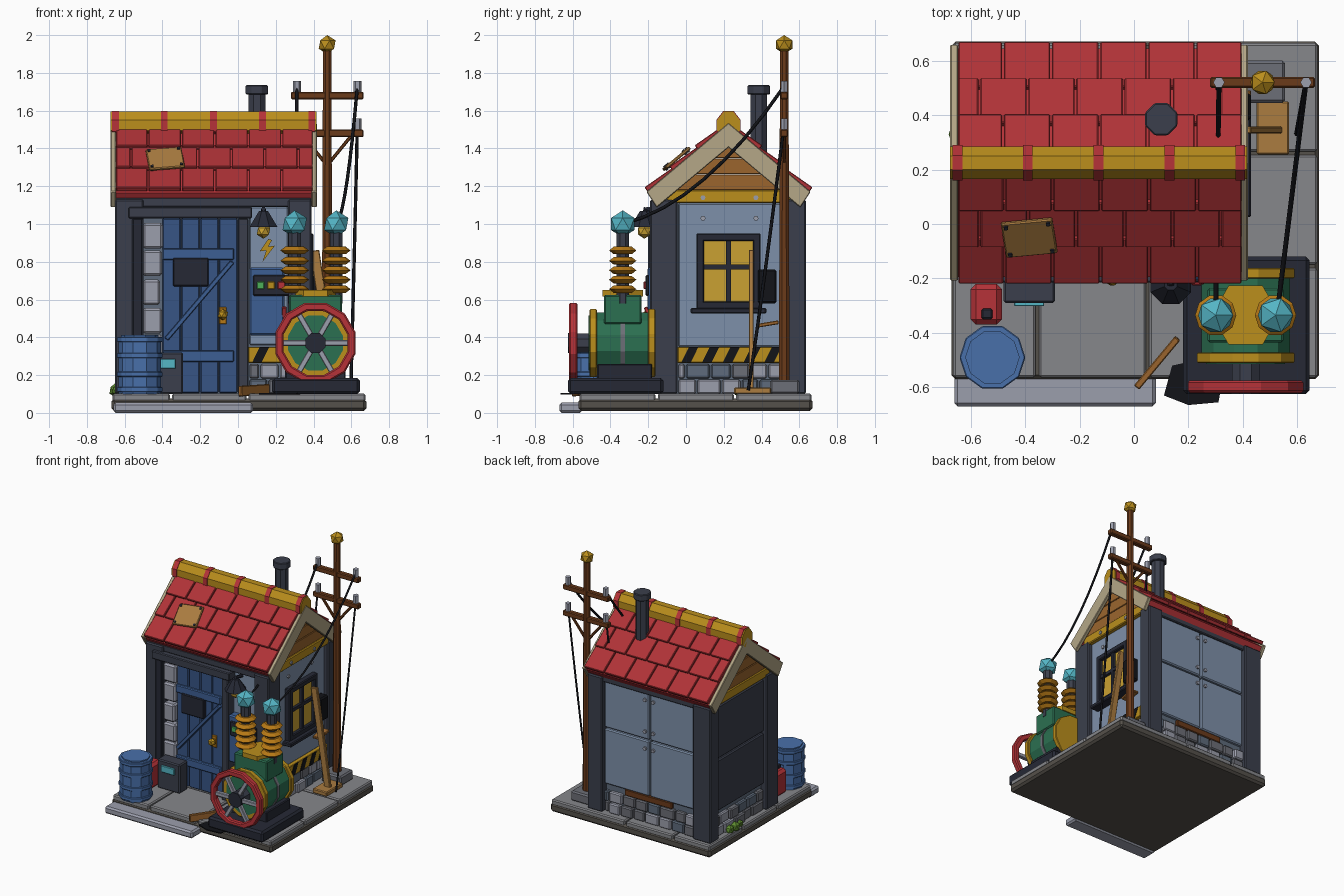
import bpy, bmesh, random
from math import radians, cos, sin, pi, atan2
from mathutils import Matrix, Vector

if "Cube" in bpy.data.objects:
    bpy.data.objects.remove(bpy.data.objects["Cube"])
random.seed(4)
PAL = dict(slate='3d414d', dark='2a2d38', wall='7d8fa8', panel='5f6b7b', blue='3f5f92', door='3a5584',
    red='b5363b', redtile='ae363a', gold='b98d22', brown='6b3d20', wood='9a6531', tan='a97b42', cream='b3a686',
    green='2f6f52', cyan='55b4c4', orange='b5781c', stone='6c6e76', pale='9a9dab', pave='85868a',
    base='56524c', black='191a1e', glass='c9a035', leaf='5d8a32', lime='4fae5a', barrel='4a6fa8')
MATS = {}
def mat(c):
    if c not in MATS:
        m = MATS[c] = bpy.data.materials.new(c)
        rgb = [(int(PAL[c][i:i+2], 16) / 255) ** 2.2 for i in (0, 2, 4)]
        m.diffuse_color = (*rgb, 1)
        m.use_nodes = True
        m.node_tree.nodes["Principled BSDF"].inputs["Base Color"].default_value = m.diffuse_color
    return MATS[c]
def finish(name, bm, col, M=None, bev=0):
    if M is not None: bm.transform(M)
    bmesh.ops.recalc_face_normals(bm, faces=bm.faces)
    me = bpy.data.meshes.new(name); bm.to_mesh(me); bm.free()
    me.materials.append(mat(col))
    ob = bpy.data.objects.new(name, me); bpy.context.collection.objects.link(ob)
    if bev:
        b = ob.modifiers.new('bevel', 'BEVEL'); b.width = bev; b.segments = 1
    return ob
def block(name, size, M, col, bev=0.005):
    bm = bmesh.new(); bmesh.ops.create_cube(bm, size=1)
    bmesh.ops.scale(bm, vec=size, verts=bm.verts)
    return finish(name, bm, col, M, bev)
def box(name, x0, x1, y0, y1, z0, z1, col, bev=0.006):
    return block(name, (x1-x0, y1-y0, z1-z0), Matrix.Translation(((x0+x1)/2, (y0+y1)/2, (z0+z1)/2)), col, bev)
def along(p, q):
    p, q = Vector(p), Vector(q)
    return Matrix.Translation((p+q)/2) @ (q-p).to_track_quat('Z', 'Y').to_matrix().to_4x4(), (q-p).length
def bar(name, p, q, w, t, col, bev=0.004):
    M, l = along(p, q)
    return block(name, (w, t, l), M, col, bev)
def cyl(name, p, q, r, n, col, r2=None, bev=0, spin=0.5):
    M, l = along(p, q); bm = bmesh.new()
    bmesh.ops.create_cone(bm, cap_ends=True, segments=n, radius1=r, radius2=r if r2 is None else r2, depth=l)
    return finish(name, bm, col, M @ Matrix.Rotation(spin*2*pi/n, 4, 'Z'), bev)
def ico(name, p, r, col, sub=1):
    bm = bmesh.new(); bmesh.ops.create_icosphere(bm, subdivisions=sub, radius=r)
    return finish(name, bm, col, Matrix.Translation(p))
def prism(name, pts, axis, a, b, col, bev=0):
    put = {'x': lambda u, v, w: (w, u, v), 'y': lambda u, v, w: (u, w, v), 'z': lambda u, v, w: (u, v, w)}[axis]
    bm = bmesh.new(); f = bm.faces.new([bm.verts.new(put(u, v, a)) for u, v in pts])
    e = bmesh.ops.extrude_face_region(bm, geom=[f])
    d = Vector(put(0, 0, b-a))
    bmesh.ops.translate(bm, vec=d, verts=[v for v in e['geom'] if isinstance(v, bmesh.types.BMVert)])
    return finish(name, bm, col, None, bev)
def side(name, axis, u0, u1, z0, z1, f, t, col, bev=0.004):
    """Box lying on a wall: u runs along the wall, faces span f to t."""
    a, b = sorted((f, t))
    return box(name, a, b, u0, u1, z0, z1, col, bev) if axis == 'x' else box(name, u0, u1, a, b, z0, z1, col, bev)

# paved base and front step
box('base_slab', -.67, .68, -.57, .67, .01, .075, 'base', .015)
xs, ys = (-.67, -.355, .05, .68), (-.57, -.155, .26, .67)
for i in range(3):
    for j in range(3):
        box('paving', xs[i]+.006, xs[i+1]-.006, ys[j]+.006, ys[j+1]-.006, .06, .102, 'pave', .008)
box('front_step', -.66, .08, -.67, -.55, 0, .055, 'pale', .012)

# shed core, corner posts, eave beams
box('wall_core', -.60, .345, -.13, .58, .1, 1.15, 'panel', 0)
for x0, x1 in ((-.65, -.50), (.265, .39)):
    box('front_post', x0, x1, -.19, -.045, .1, 1.13, 'slate', .008)
    box('back_post', x0, x1, .53, .635, .1, 1.13, 'slate', .008)
for y in (-.18, .56):
    box('eave_beam', -.65, .39, y, y+.06, 1.09, 1.14, 'slate')
box('door_lintel', -.58, .075, -.215, -.12, 1.03, 1.09, 'slate')
box('door_jamb_left', -.56, -.505, -.20, -.12, .1, 1.03, 'dark')
box('door_jamb_right', 0, .055, -.20, -.12, .1, 1.03, 'slate')

# stone rows on each wall foot
def stones(axis, u0, u1, f, t):
    for r in range(2):
        u = u0 - r*.05
        while u < u1:
            w = random.uniform(.09, .14); a, b = max(u, u0), min(u+w-.008, u1)
            if b - a > .02:
                side('foot_stone', axis, a, b, .1+r*.082, .177+r*.082, f, t+(t-f)*random.uniform(-.2, .25),
                     random.choice(('stone', 'stone', 'pale', 'panel')), .008)
            u += w
stones('y', .06, .26, -.12, -.165); stones('x', -.04, .53, .33, .37)
stones('y', -.5, .265, .57, .61); stones('x', -.04, .53, -.59, -.63)
for z in (.13, .28, .42, .57, .725, .87):
    box('quoin_stone', -.505, -.395-random.random()*.02, -.185, -.12, z, z+.135, 'pale', .012)

# plank door with braces, plate and knob
for i in range(4):
    box('door_plank', -.40+i*.1, -.303+i*.1, -.165, -.12, .105, 1.03, 'door', .006)
for z in (.27, .81):
    box('door_rail', -.40, -.02, -.185, -.15, z, z+.06, 'blue')
bar('door_brace', (-.38, -.172, .39), (-.03, -.172, .80), .05, .025, 'blue')
box('door_plate', -.345, -.155, -.195, -.16, .67, .82, 'dark')
box('knob_plate', -.10, -.06, -.175, -.155, .47, .56, 'orange', .004)
ico('door_knob', (-.08, -.20, .52), .03, 'gold')

# front panel with lamp, warning bolt and control box
box('front_panel', .06, .265, -.145, -.12, .36, 1.09, 'wall')
cyl('lamp_arm', (.135, -.13, 1.06), (.135, -.225, 1.08), .012, 6, 'dark')
cyl('lamp_shade', (.135, -.22, .985), (.135, -.22, 1.07), .08, 8, 'dark', .025)
ico('lamp_bulb', (.135, -.22, .962), .04, 'glass')
prism('warning_bolt', [(.16, .92), (.115, .855), (.15, .86), (.13, .80), (.195, .885), (.16, .88), (.18, .915)],
      'y', -.155, -.14, 'gold')
box('control_box', .06, .245, -.205, -.13, .41, .77, 'blue', .01)
box('control_strip', .08, .30, -.215, -.195, .62, .73, 'dark')
for i, c in enumerate(('lime', 'gold', 'red')):
    box('control_button', .10+i*.055, .14+i*.055, -.225, -.21, .655, .695, c, .004)
bar('control_lever', (.245, -.18, .48), (.245, -.215, .56), .025, .02, 'red')

# hazard strips
def hazard(axis, u0, u1, f, t):
    side('hazard_strip', axis, u0, u1, .265, .35, f, t, 'gold')
    u, o = u0+.02, .003 if t > f else -.003
    while u+.09 < u1:
        prism('hazard_stripe', [(u, .267), (u+.05, .267), (u+.09, .348), (u+.04, .348)], axis, t-o, t+o, 'black')
        u += .11
hazard('y', .055, .27, -.12, -.18); hazard('x', -.045, .53, .34, .385)

# side walls: panels, gold trims, gables
box('right_panel', .33, .36, -.04, .53, .35, 1.11, 'wall')
for z0, z1 in ((.3, .69), (.70, 1.1)):
    box('left_panel', -.63, -.59, -.04, .53, z0, z1, 'slate', .008)
for x0, x1 in ((.33, .385), (-.64, -.59)):
    box('gable_trim', x0, x1, -.10, .55, 1.11, 1.18, 'gold')
    for k in range(3):
        z0, z1 = 1.18+k*.085, 1.262+k*.085
        h0, h1 = (1.50-z0)/.84, (1.50-z1)/.84
        prism('gable_plank', [(.225-h0, z0), (.225+h0, z0), (.225+h1, z1), (.225-h1, z1)], 'x', x0+.005, x1-.01, 'wood', .003)
for y in (.09, .37):
    for z in (1.03, 1.14):
        cyl('panel_bolt', (.35, y, z), (.392 if z > 1.1 else .37, y, z), .014, 6, 'pale')

# back cabinet doors with bolts
for x0, x1 in ((-.5, -.12), (-.11, .265)):
    for z0, z1 in ((.31, .73), (.74, 1.10)):
        box('back_panel', x0, x1, .57, .605, z0, z1, 'wall', .008)
for x in (-.15, -.08):
    for z in (.67, .80, 1.04):
        cyl('back_bolt', (x, .60, z), (x, .618, z), .014, 6, 'pale')
box('back_board', -.30, .10, .57, .60, .26, .31, 'brown')

# right window
box('window_glass', .35, .372, .07, .39, .56, .93, 'glass', 0)
for y in (.055, .355): box('window_stile', .35, .40, y, y+.04, .55, .95, 'dark')
for z in (.55, .91): box('window_rail', .35, .40, .055, .395, z, z+.04, 'dark')
box('window_mullion', .35, .392, .213, .237, .57, .93, 'dark', 0)
box('window_crossbar', .35, .392, .07, .38, .76, .785, 'dark', 0)
box('window_sill', .35, .43, .025, .425, .525, .555, 'dark')
box('side_meter', .36, .43, .38, .48, .58, .76, 'black', .01)
bar('wall_scrap', (.40, .37, .46), (.40, .49, .48), .06, .02, 'wood')

# roof deck, staggered tiles and bargeboards
CX, CY, A = -.125, .225, atan2(.36, .43)
def chevron(top, eave, h):
    return [(CY-eave, top-eave*.837), (CY, top), (CY+eave, top-eave*.837), (CY+eave-h*.55, top-eave*.837-h*.83),
            (CY, top-h*1.3), (CY-eave+h*.55, top-eave*.837-h*.83)]
prism('roof_deck', chevron(1.515, .42, .05), 'x', -.65, .40, 'red')
for a in (-.675, .39):
    prism('bargeboard', chevron(1.535, .435, .10), 'x', a, a+.028, 'cream', .004)
for turn in (0, pi):
    for r in range(3):
        x = -.525 - (.09 if r % 2 else 0)
        while x < .52:
            a, b = max(x, -.52), min(x+.17, .52)
            x += .177
            if b-a < .02: continue
            M = (Matrix.Translation((CX, CY, 0)) @ Matrix.Rotation(turn, 4, 'Z')
                 @ Matrix.Translation(((a+b)/2, -.355+r*.133, 1.24+r*.111)) @ Matrix.Rotation(A-radians(5), 4, 'X'))
            block('roof_tile', (b-a, .20, .028), M, 'redtile', .004)

# ridge cap with clamps
ridge = [(-.06, -.05), (-.06, .005), (-.025, .05), (.025, .05), (.06, .005), (.06, -.05), (0, -.10)]
prism('ridge_cap', [(CY+y, 1.545+z) for y, z in ridge], 'x', -.675, .415, 'gold')
for x in (-.648, -.39, -.13, .13, .39):
    prism('ridge_clamp', [(CY+y*1.08, 1.545+z*1.08) for y, z in ridge], 'x', x-.018, x+.018, 'red')

# roof patch and chimney
M = Matrix.Translation((-.385, -.05, 1.345)) @ Matrix.Rotation(A, 4, 'X') @ Matrix.Rotation(radians(7), 4, 'Z')
block('roof_patch', (.19, .165, .018), M, 'tan')
for sx in (-1, 1):
    for sy in (-1, 1):
        block('patch_nail', (.015, .015, .03), M @ Matrix.Translation((sx*.078, sy*.065, 0)), 'dark', 0)
cyl('chimney', (.10, .385, 1.3), (.10, .385, 1.70), .048, 8, 'slate')
cyl('chimney_cap', (.10, .385, 1.685), (.10, .385, 1.735), .064, 8, 'slate', bev=.005)

# utility pole with crossarms, insulators and wires
PX, PY = .472, .52
box('pole_foot', .39, .555, .445, .60, .1, .175, 'stone', .01)
cyl('pole', (PX, PY, .1), (PX, PY, 1.93), .031, 8, 'brown', .024)
ico('pole_finial', (PX, PY, 1.95), .05, 'gold')
for z in (1.68, 1.48):
    box('crossarm', .28, .665, PY-.02, PY+.02, z-.02, z+.02, 'brown')
    for s in (-1, 1):
        cyl('arm_insulator', (PX+s*.16, PY, z+.02), (PX+s*.16, PY, z+.078), .021, 6, 'pale')
for s in (-1, 1):
    bar('arm_brace', (PX, PY, 1.31), (PX+s*.13, PY, 1.47), .018, .018, 'brown')
def wire(name, p, q, sag):
    c = bpy.data.curves.new(name, 'CURVE'); c.dimensions = '3D'; c.bevel_depth = .009; c.bevel_resolution = 0
    s = c.splines.new('POLY'); s.points.add(8)
    for i in range(9):
        t = i/8; v = Vector(p).lerp(Vector(q), t); v.z -= sag*4*t*(1-t)
        s.points[i].co = (*v, 1)
    c.materials.append(mat('black'))
    bpy.context.collection.objects.link(bpy.data.objects.new(name, c))
for x, tx in ((PX-.16, .30), (PX+.16, .525)):
    wire('feed_wire', (x, PY, 1.73), (tx, -.335, 1.0), .13)
    wire('drop_wire', (x, PY, 1.53), (x-.035, .33, .12), .03)

# planks on the right
box('ground_plank', .45, .57, .255, .45, .1, .135, 'tan')
bar('leaning_plank', (.52, .345, .12), (.405, .345, .86), .025, .05, 'tan')

# transformer: plinth, drum, flywheel, bushings
TX, TZ, TY = .41, .37, -.335
box('plinth', .18, .645, -.625, -.12, .10, .185, 'dark', .014)
cyl('drum', (TX, -.49, TZ), (TX, -.17, TZ), .168, 12, 'green')
for y in (-.51, -.20):
    cyl('drum_ring', (TX, y, TZ), (TX, y+.038, TZ), .185, 12, 'gold', bev=.004)
cyl('drum_band', (TX, TY-.012, TZ), (TX, TY+.012, TZ), .174, 12, 'stone')
cyl('drum_face', (TX, -.515, TZ), (TX, -.50, TZ), .15, 12, 'green')
box('drum_saddle', .25, .57, -.47, -.18, .17, .26, 'dark')
box('drum_head', .27, .55, -.435, -.235, .47, .625, 'green', .008)
cyl('head_cap', (TX, TY, .615), (TX, TY, .65), .125, 6, 'gold', spin=0.5)
cyl('axle', (TX, -.61, TZ), (TX, -.50, TZ), .055, 8, 'slate')
cyl('wheel_hub', (TX, -.625, TZ), (TX, -.575, TZ), .058, 8, 'dark')
bm = bmesh.new(); rings = []
for r, y in ((.22, -.575), (.22, -.62), (.175, -.62), (.175, -.575)):
    rings.append([bm.verts.new((TX+r*cos(k*pi/6+pi/12), y, TZ+r*sin(k*pi/6+pi/12))) for k in range(12)])
for i in range(4):
    for k in range(12):
        bm.faces.new((rings[i][k], rings[i][(k+1) % 12], rings[(i+1) % 4][(k+1) % 12], rings[(i+1) % 4][k]))
finish('wheel_rim', bm, 'red', None, .008)
for k in range(6):
    a = k*pi/3
    bar('wheel_spoke', (TX+.04*cos(a), -.598, TZ+.04*sin(a)), (TX+.185*cos(a), -.598, TZ+.185*sin(a)), .03, .03, 'pale')
for x in (.30, .52):
    cyl('bushing_rod', (x, TY, .58), (x, TY, .96), .036, 8, 'slate')
    for z in (.655, .705, .755, .805, .86):
        cyl('bushing_disc', (x, TY, z-.02), (x, TY, z), .05, 10, 'orange', .076)
        cyl('bushing_disc_top', (x, TY, z), (x, TY, z+.02), .076, 10, 'orange', .05)
    ico('bushing_tip', (x, TY, 1.0), .072, 'cyan')

# barrel, fuel can, meter box
cyl('barrel', (-.52, -.49, .1), (-.52, -.49, .40), .112, 10, 'barrel')
for z in (.11, .19, .29, .375):
    cyl('barrel_hoop', (-.52, -.49, z), (-.52, -.49, z+.028), .121, 10, 'barrel', bev=.004)
cyl('barrel_lid', (-.52, -.49, .395), (-.52, -.49, .412), .10, 10, 'barrel')
box('fuel_can', -.60, -.485, -.37, -.22, .1, .29, 'red', .02)
box('can_cap', -.56, -.52, -.35, -.31, .285, .315, 'dark')
box('meter_box', -.48, -.29, -.29, -.19, .1, .32, 'slate', .008)
box('meter_screen', -.44, -.33, -.302, -.285, .235, .285, 'cyan', .003)

# loose plank, dark spill, leafy clump
bar('loose_plank', (.01, -.60, .115), (.16, -.42, .125), .025, .055, 'wood')
prism('spill', [(.11, -.63), (.14, -.52), (.23, -.50), (.33, -.55), (.31, -.655), (.20, -.665)], 'z', .098, .106, 'black')
for x, y, r in ((-.645, .33, .04), (-.64, .39, .035), (-.64, .27, .03)):
    ico('leaf_clump', (x, y, .12), r, 'leaf')
